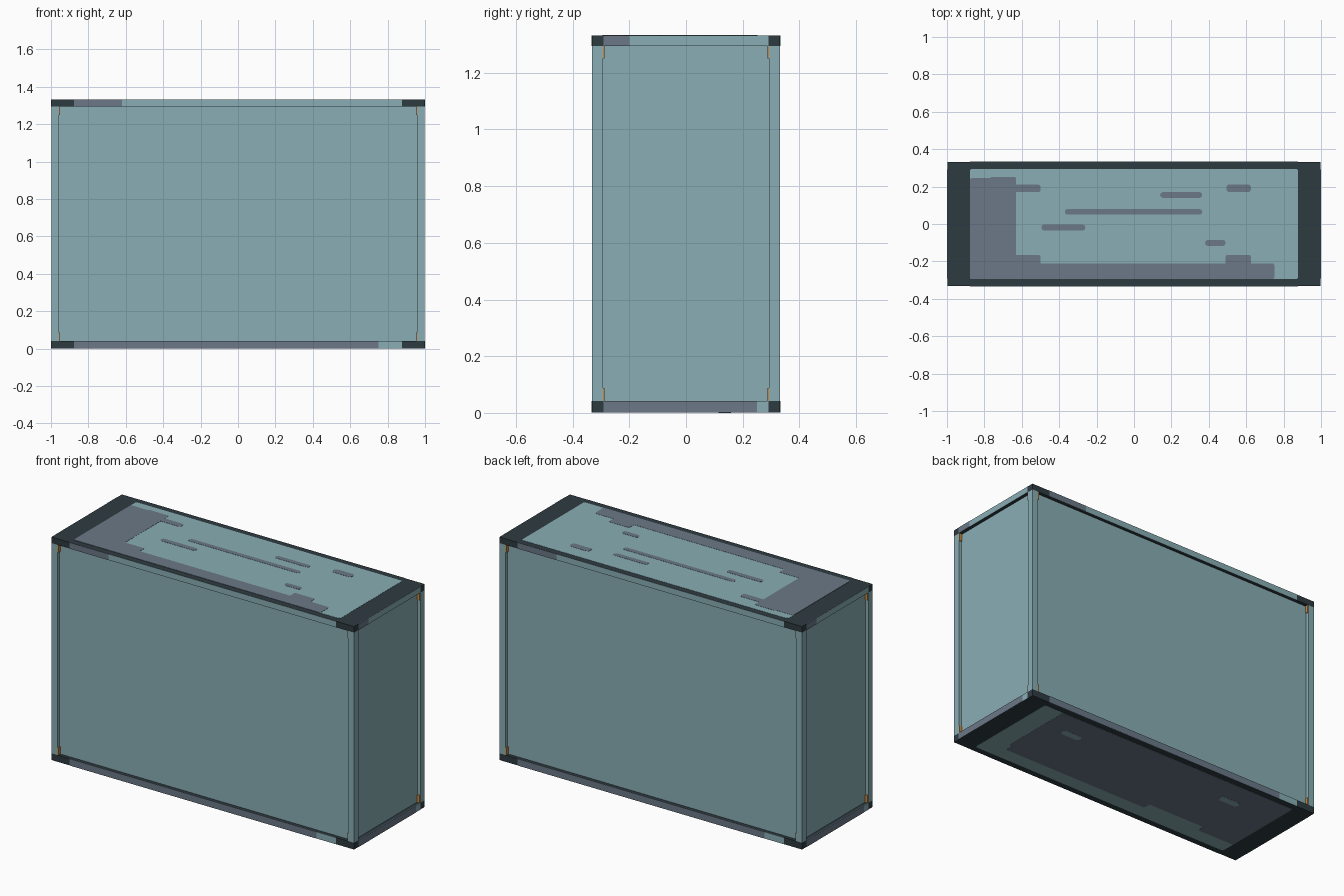
import bpy, bmesh
from mathutils import Vector

cube = bpy.data.objects.get("Cube")
if cube:
    bpy.data.objects.remove(cube, do_unlink=True)


def material(name, rgb):
    m = bpy.data.materials.new(name)
    m.use_nodes = True
    m.diffuse_color = (*rgb, 1)
    m.node_tree.nodes["Principled BSDF"].inputs["Base Color"].default_value = (*rgb, 1)
    return m


teal = material("pale_teal", (0.25, 0.42, 0.455))
grey = material("slate_grey", (0.145, 0.19, 0.245))
dark = material("dark_slate", (0.027, 0.043, 0.053))
orange = material("orange_bracket", (0.58, 0.25, 0.05))

HX, HY, H = 0.998, 0.332, 1.333   # half width, half depth, height
RIM = 0.042                       # height of the end rims
SKIN = 0.002                      # room left for painted plates


def add_boxes(name, mat, boxes, axis=None, radius=0):
    """One object made of boxes (low, high); corners rounded along an axis."""
    bm = bmesh.new()
    for low, high in boxes:
        low, high = Vector(low), Vector(high)
        part = bmesh.new()
        bmesh.ops.create_cube(part, size=1)
        for v in part.verts:
            v.co = (low + high) / 2 + v.co * (high - low)
        if radius:
            edges = [e for e in part.edges
                     if abs((e.verts[0].co - e.verts[1].co)[axis]) > 1e-6
                     and abs((e.verts[0].co - e.verts[1].co).normalized()[axis]) > 0.9]
            bmesh.ops.bevel(part, geom=edges, offset=radius, segments=2,
                            affect='EDGES', profile=0.5)
        temp = bpy.data.meshes.new("part")
        part.to_mesh(temp)
        part.free()
        bm.from_mesh(temp)
        bpy.data.meshes.remove(temp)
    mesh = bpy.data.meshes.new(name)
    bm.to_mesh(mesh)
    bm.free()
    mesh.materials.append(mat)
    obj = bpy.data.objects.new(name, mesh)
    bpy.context.collection.objects.link(obj)
    return obj


def flat_plates(name, mat, rects, z0, z1, radius):
    """Plates lying on a horizontal face; each rect is x0, x1, y0, y1."""
    add_boxes(name, mat, [((a, c, z0), (b, d, z1)) for a, b, c, d in rects], 2, radius)


def rim_plates(name, mat, axis, side, spans, z, depth):
    """Plates on one side of a rim; spans run left to right seen from outside."""
    turn = side if axis == 0 else -side
    base = HX if axis == 0 else HY
    boxes = []
    for span in spans:
        u0, u1 = sorted(turn * u for u in span)
        d0, d1 = sorted((side * (base - 0.002), side * (base + depth)))
        if axis == 0:
            boxes.append(((d0, u0, z[0]), (d1, u1, z[1])))
        else:
            boxes.append(((u0, d0, z[0]), (u1, d1, z[1])))
    add_boxes(name, mat, boxes)


# Recessed body and the two end rims
inset = 0.02
add_boxes("body_panels", teal, [((-HX + inset, -HY + inset, RIM / 2),
                                 (HX - inset, HY - inset, H - RIM / 2))])
top_z = (H - RIM + 0.004, H - SKIN)
low_z = (SKIN, RIM)
for name, z in (("top_rim", top_z), ("bottom_rim", low_z)):
    add_boxes(name, dark, [((-HX, -HY, z[0]), (HX, HY, z[1]))])

# Corner posts with bracket sleeves at both ends
for sx, xname in ((-1, "right"), (1, "left")):
    for sy, yname in ((-1, "front"), (1, "back")):
        def corner_box(outer, width, z0, z1):
            xs = sorted((sx * (HX - outer), sx * (HX - width)))
            ys = sorted((sy * (HY - outer), sy * (HY - width)))
            return (xs[0], ys[0], z0), (xs[1], ys[1], z1)
        label = yname + "_" + xname
        add_boxes(label + "_post", teal, [corner_box(0, 0.04, RIM, top_z[0])])
        add_boxes(label + "_brackets", orange,
                  [corner_box(0.001, 0.045, RIM, RIM + 0.045),
                   corner_box(0.001, 0.045, top_z[0] - 0.045, top_z[0])])

# Painted panel on the top
PX, PY = 0.878, 0.295
flat_plates("top_panel", teal, [(-PX, PX, -PY, PY)], H - 0.004, H - 0.001, 0.012)
flat_plates("top_grey_border", grey,
            [(-PX, -0.63, -PY, 0.245), (-0.77, -0.63, 0.2, 0.252),
             (-PX, 0.75, -PY, -0.21), (-0.65, -0.5, 0.17, 0.21),
             (-0.65, -0.5, -0.23, -0.165), (0.49, 0.625, -0.23, -0.165)],
            H - 0.004, H, 0.01)
flat_plates("top_grey_marks", grey,
            [(0.14, 0.365, 0.14, 0.17), (-0.37, 0.365, 0.05, 0.08),
             (-0.495, -0.26, -0.035, -0.003), (0.38, 0.49, -0.117, -0.085),
             (0.495, 0.625, 0.17, 0.212)], H - 0.004, H, 0.014)

# Painted panel underneath
flat_plates("bottom_panel", teal, [(-PX, PX, -PY, PY)], 0.0013, 0.004, 0.012)
flat_plates("bottom_grey_field", grey,
            [(-PX, 0.75, -0.165, PY), (-0.25, 0.73, -0.21, -0.1),
             (-PX, -0.63, -0.21, -0.1)], 0.0006, 0.004, 0.01)
flat_plates("bottom_teal_marks", teal,
            [(s * 0.56 - 0.065, s * 0.56 + 0.065, 0.115, 0.158) for s in (-1, 1)],
            0, 0.004, 0.016)

# Painted bands on the rim sides
for axis, side, face in ((1, -1, "front"), (1, 1, "back"), (0, 1, "left"), (0, -1, "right")):
    if axis == 1:
        edge, top_end, low_end = PX, -0.62, 0.75
    else:
        edge, top_end, low_end = 0.291, -0.2, 0.25
    for label, z, end in (("top", top_z, top_end), ("bottom", low_z, low_end)):
        rim_plates(face + "_" + label + "_teal_band", teal, axis, side,
                   [(-edge, edge)], z, 0.001)
        rim_plates(face + "_" + label + "_grey_band", grey, axis, side,
                   [(-edge, end)], z, 0.002)
